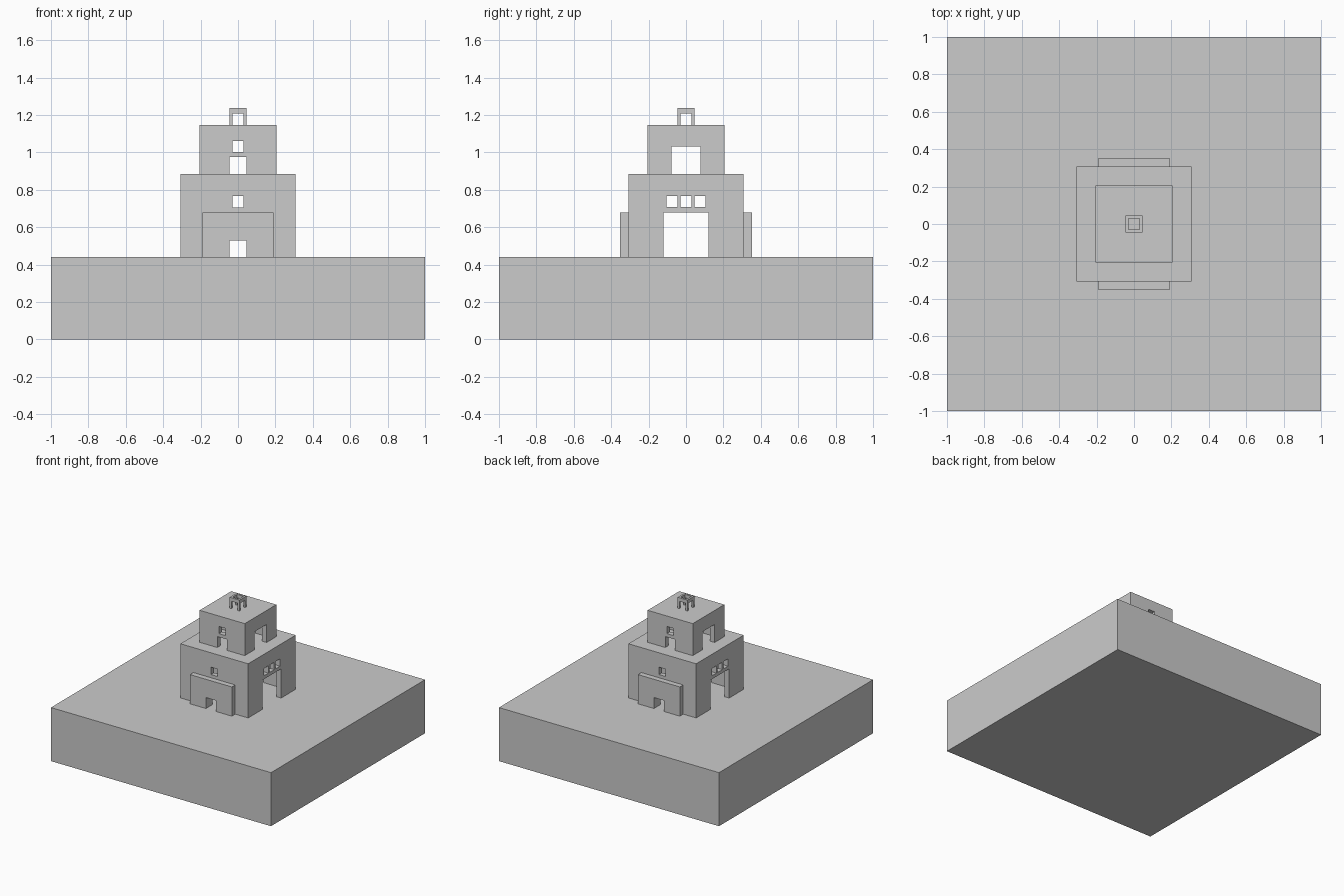
import bpy

if "Cube" in bpy.data.objects:
    bpy.data.objects.remove(bpy.data.objects["Cube"])

WALL = 0.04


def box(name, x0, x1, y0, y1, z0, z1):
    bpy.ops.mesh.primitive_cube_add(size=1)
    ob = bpy.context.object
    ob.name = name
    for v in ob.data.vertices:
        v.co.x = x1 if v.co.x > 0 else x0
        v.co.y = y1 if v.co.y > 0 else y0
        v.co.z = z1 if v.co.z > 0 else z0
    return ob


def cut(ob, *bounds):
    cutter = box("cutter", *bounds)
    cutter.hide_render = True
    mod = ob.modifiers.new("opening", 'BOOLEAN')
    mod.operation = 'DIFFERENCE'
    mod.solver = 'EXACT'
    mod.object = cutter
    bpy.context.view_layer.objects.active = ob
    bpy.ops.object.modifier_apply(modifier=mod.name)
    bpy.data.objects.remove(cutter)


def storey(name, half, z0, z1, front_holes, side_holes):
    """Hollow square storey with openings running right through both walls."""
    ob = box(name, -half, half, -half, half, z0, z1)
    inner = half - WALL
    cut(ob, -inner, inner, -inner, inner, z0 - 0.1, z1 - WALL)
    for a, b, lo, hi in front_holes:
        cut(ob, a, b, -1, 1, lo, hi)
    for a, b, lo, hi in side_holes:
        cut(ob, -1, 1, a, b, lo, hi)
    return ob


# Ground block
box("ground_block", -1, 1, -1, 1, 0, 0.44)

# Lower storey: doors and windows front/back, wide gates and triple windows at the sides
storey("lower_storey", 0.308, 0.44, 0.885,
       [(-0.045, 0.045, 0.40, 0.53), (-0.03, 0.03, 0.706, 0.767)],
       [(-0.12, 0.12, 0.40, 0.68)] +
       [(c - 0.03, c + 0.03, 0.708, 0.768) for c in (-0.075, 0, 0.075)])

# Door surrounds on front and back
for name, s in (("front_door_panel", -1), ("back_door_panel", 1)):
    y0, y1 = sorted((s * 0.308, s * 0.352))
    panel = box(name, -0.19, 0.19, y0, y1, 0.44, 0.68)
    cut(panel, -0.045, 0.045, -1, 1, 0.40, 0.53)

# Upper storey
storey("upper_storey", 0.205, 0.885, 1.148,
       [(-0.045, 0.045, 0.85, 0.975), (-0.03, 0.03, 1.003, 1.062)],
       [(-0.078, 0.078, 0.85, 1.033)])

# Open lantern on the roof: four posts and a square ring
for sx in (-1, 1):
    for sy in (-1, 1):
        x0, x1 = sorted((sx * 0.029, sx * 0.045))
        y0, y1 = sorted((sy * 0.029, sy * 0.045))
        box("lantern_post", x0, x1, y0, y1, 1.148, 1.208)
ring = box("lantern_ring", -0.045, 0.045, -0.045, 0.045, 1.208, 1.237)
cut(ring, -0.029, 0.029, -0.029, 0.029, 1.1, 1.3)
